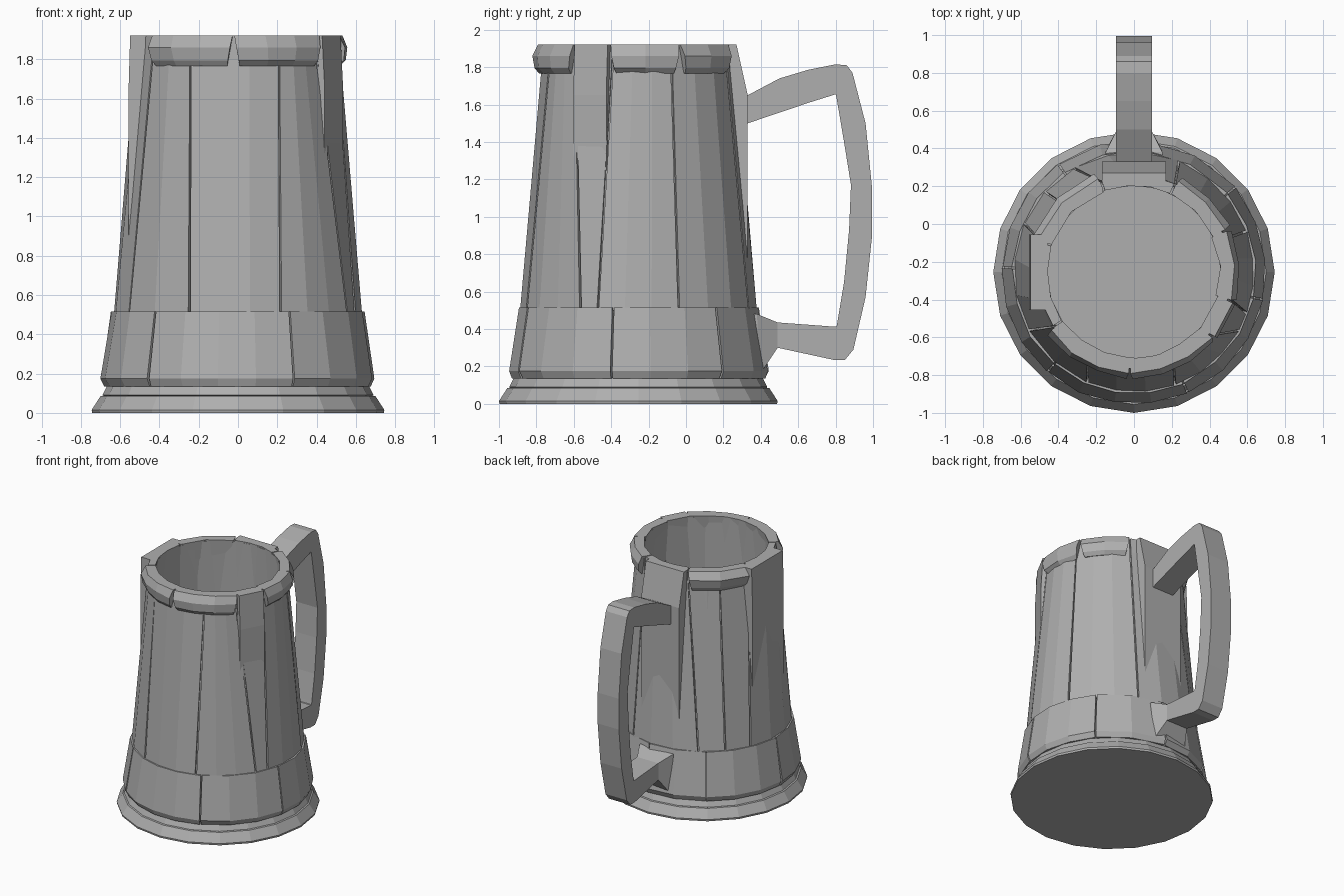
import bpy, bmesh, math, random
from mathutils import Matrix, Vector

random.seed(4)
if "Cube" in bpy.data.objects:
    bpy.data.objects.remove(bpy.data.objects["Cube"], do_unlink=True)

AXIS_Y = -0.255
TOP = 1.92
STAVE_BOTTOM = 0.5

grey = bpy.data.materials.new("plain_grey")
grey.use_nodes = True
colour = (0.43, 0.43, 0.43, 1)
grey.diffuse_color = colour
grey.node_tree.nodes["Principled BSDF"].inputs["Base Color"].default_value = colour


def finish(name, bm):
    bmesh.ops.recalc_face_normals(bm, faces=bm.faces)
    mesh = bpy.data.meshes.new(name)
    bm.to_mesh(mesh)
    bm.free()
    mesh.materials.append(grey)
    obj = bpy.data.objects.new(name, mesh)
    bpy.context.collection.objects.link(obj)
    return obj


def sweep(name, section, low=(0, 360), high=None, step=18, jitter=0.0):
    """Turn a closed (radius, z) section about the mug axis.
    The start and end angles blend from low (bottom) to high (top)."""
    high = high or low
    full = low[1] - low[0] == 360
    count = max(1, round((low[1] - low[0]) / step))
    z0 = min(z for r, z in section)
    z1 = max(z for r, z in section)
    bm = bmesh.new()
    rings = []
    for i in range(count if full else count + 1):
        t = i / count
        ring = []
        for r, z in section:
            k = (z - z0) / (z1 - z0)
            start = low[0] + (high[0] - low[0]) * k
            end = low[1] + (high[1] - low[1]) * k
            a = math.radians(start + (end - start) * t)
            r += random.uniform(-jitter, jitter)
            ring.append(bm.verts.new((r * math.cos(a), AXIS_Y + r * math.sin(a), z)))
        rings.append(ring)
    n = len(section)
    pairs = list(zip(rings, rings[1:] + rings[:1] if full else rings[1:]))
    for a, b in pairs:
        for j in range(n):
            k = (j + 1) % n
            bm.faces.new((a[j], a[k], b[k], b[j]))
    if not full:
        bm.faces.new(rings[0])
        bm.faces.new(rings[-1])
    return finish(name, bm)


def disc(name, levels, sides=20):
    """Solid stack of (radius, z) rings."""
    bm = bmesh.new()
    rings = []
    for r, z in levels:
        rings.append([bm.verts.new((r * math.cos(math.tau * i / sides),
                                    AXIS_Y + r * math.sin(math.tau * i / sides), z))
                      for i in range(sides)])
    for a, b in zip(rings, rings[1:]):
        for i in range(sides):
            k = (i + 1) % sides
            bm.faces.new((a[i], a[k], b[k], b[i]))
    bm.faces.new(rings[0])
    bm.faces.new(rings[-1])
    return finish(name, bm)


def slab(name, angle, distance, half_width, lean=0.0, lean_z=1.65):
    """Upright flat board whose outer face lies at a distance from the axis."""
    section = [(distance - 0.1, STAVE_BOTTOM), (distance, STAVE_BOTTOM), (distance, lean_z),
               (distance - lean, TOP), (distance - 0.1, TOP)]
    bm = bmesh.new()
    sides = [[bm.verts.new((r, s * half_width, z)) for r, z in section] for s in (-1, 1)]
    for j in range(len(section)):
        k = (j + 1) % len(section)
        bm.faces.new((sides[0][j], sides[0][k], sides[1][k], sides[1][j]))
    for side in sides:
        bm.faces.new(side)
    move = Matrix.Translation((0, AXIS_Y, 0)) @ Matrix.Rotation(math.radians(angle), 4, "Z")
    bm.transform(move)
    return finish(name, bm)


# Base: spreading foot, moulding ring and inner floor
disc("foot", [(0.742, 0), (0.745, 0.015), (0.7, 0.085), (0.64, 0.09)])
disc("foot_moulding", [(0.67, 0.08), (0.69, 0.09), (0.665, 0.14), (0.6, 0.145)])
disc("inner_floor", [(0.55, 0.12), (0.52, 0.25)])

# Inner lining just behind the staves
sweep("lining", [(0.5, 0.14), (0.655, 0.14), (0.615, 0.51), (0.505, TOP - 0.01), (0.46, TOP - 0.01)])

# Tapered staves; seams shift slightly from bottom to top
seams_low = [-113, -70, -29, -20, 20, 68, 120, 138, 156, 209, 247]
seams_high = [-118, -66, -41, -15, 20, 65, 110, 136, 162, 214, 242]
stave = [(0.52, STAVE_BOTTOM), (0.635, STAVE_BOTTOM), (0.522, 1.8), (0.515, TOP), (0.46, TOP)]
GAP = 0.5
for i in range(len(seams_low) - 1):
    sweep(f"stave_{i + 1}", stave,
          (seams_low[i] + GAP, seams_low[i + 1] - GAP),
          (seams_high[i] + GAP, seams_high[i + 1] - GAP), step=15, jitter=0.003)

# Straight boards that break through the taper near the top
slab("back_board", 90, 0.585, 0.17, lean=0.06)
slab("side_board", 180, 0.557, 0.2, lean=0.008)
slab("corner_board", -28, 0.553, 0.1, lean=0.015)

# Lower band pieces
band = [(0.6, 0.135), (0.68, 0.135), (0.698, 0.175), (0.645, 0.515), (0.56, 0.515)]
band_seams = [-131, -66, -12, 40, 85, 125, 178, 229]
for i, (a, b) in enumerate(zip(band_seams, band_seams[1:])):
    sweep(f"band_{i + 1}", band, (a + 0.4, b - 0.4), jitter=0.004)

# Chunky collar pieces around the lip
collar = [(0.47, 1.77), (0.525, 1.765), (0.55, 1.795), (0.562, 1.86), (0.535, TOP), (0.455, TOP)]
for i, (a, b) in enumerate([(-145, -93), (-92, -40), (-16, 24), (25, 64), (111, 161)]):
    sweep(f"collar_{i + 1}", collar, (a + 3, b - 3), (a, b), jitter=0.006)

# Handle: paired outer and inner outline points in (y, z)
outer = [(0.25, 1.61), (0.33, 1.65), (0.5, 1.74), (0.65, 1.785), (0.8, 1.815), (0.86, 1.81),
         (0.89, 1.77), (0.96, 1.5), (0.995, 1.15), (0.995, 0.9), (0.96, 0.57), (0.895, 0.29),
         (0.85, 0.235), (0.79, 0.235), (0.49, 0.3), (0.39, 0.15), (0.3, 0.15)]
inner = [(0.25, 1.48), (0.33, 1.5), (0.5, 1.557), (0.65, 1.608), (0.8, 1.655), (0.802, 1.65),
         (0.806, 1.63), (0.845, 1.4), (0.882, 1.17), (0.872, 0.93), (0.845, 0.65), (0.81, 0.44),
         (0.805, 0.415), (0.8, 0.412), (0.49, 0.435), (0.38, 0.48), (0.3, 0.48)]
bm = bmesh.new()
loops = []
for i, (o, n) in enumerate(zip(outer, inner)):
    half = 0.15 if i >= len(outer) - 2 else 0.095
    loops.append([bm.verts.new((x, p[0], p[1]))
                  for x, p in ((-half, o), (half, o), (half, n), (-half, n))])
for a, b in zip(loops, loops[1:]):
    for j in range(4):
        k = (j + 1) % 4
        bm.faces.new((a[j], a[k], b[k], b[j]))
bm.faces.new(loops[0])
bm.faces.new(loops[-1])
finish("handle", bm)
